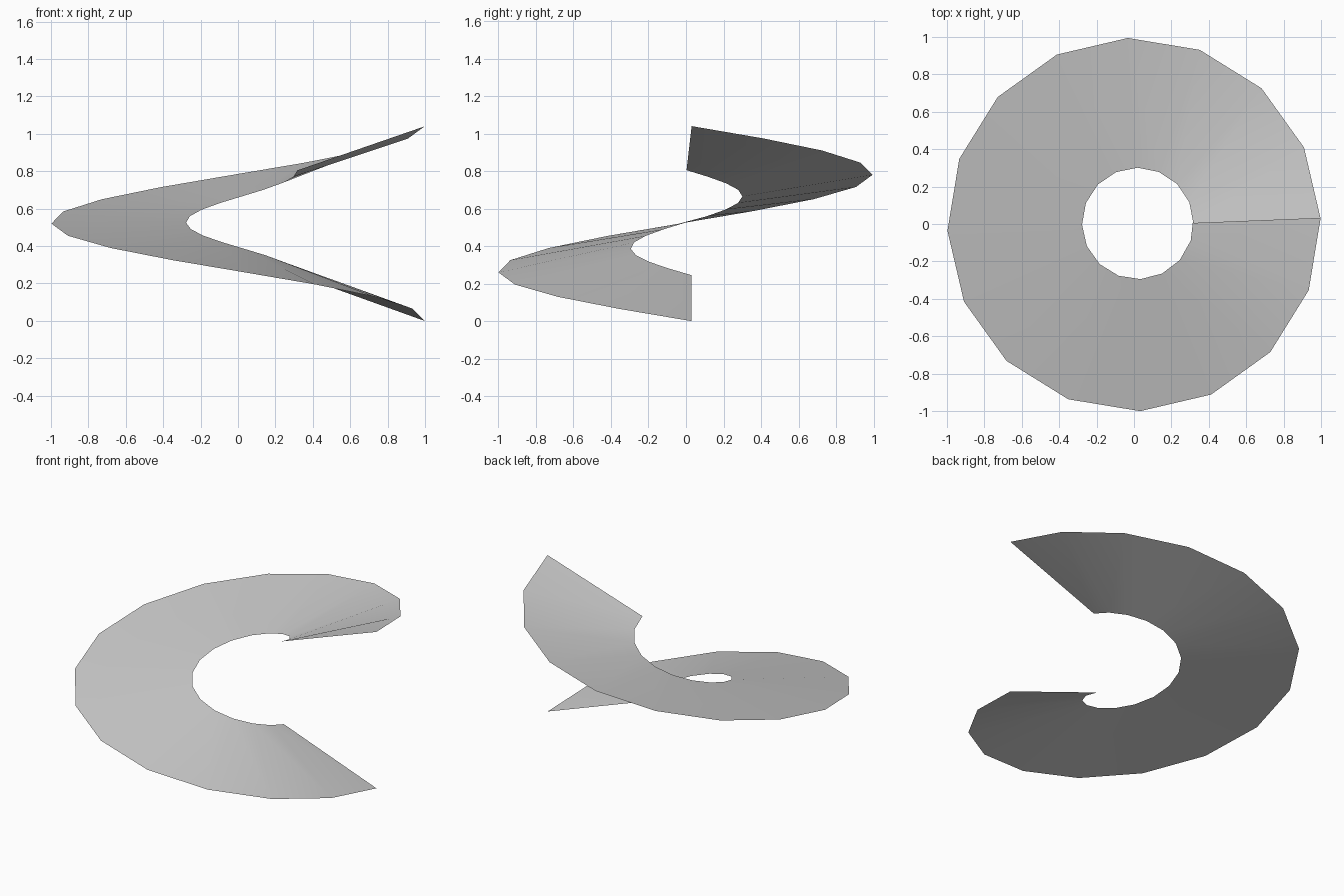
import bpy, bmesh
from math import sin, cos, radians

cube = bpy.data.objects.get("Cube")
if cube:
    bpy.data.objects.remove(cube, do_unlink=True)

# Plain grey material
GREY = (0.6, 0.6, 0.6, 1.0)
grey = bpy.data.materials.new("light_grey")
grey.use_nodes = True
grey.diffuse_color = GREY
grey.node_tree.nodes["Principled BSDF"].inputs["Base Color"].default_value = GREY

STEPS = 16


def rim_point(bm, centre, radius, degrees, z):
    a = radians(degrees)
    return bm.verts.new((centre[0] + radius * cos(a), centre[1] + radius * sin(a), z))


# One clockwise turn of a ruled strip between an inner and an outer helix
bm = bmesh.new()
rungs = []
for i in range(STEPS + 1):
    t = i / STEPS
    inner = rim_point(bm, (0.02, 0.003), 0.298, -360 * t + 5 * (1 - t) ** 2, 0.245 + 0.56 * t)
    outer = rim_point(bm, (0, -0.003), 0.998, -360 * t + 1.9, 1.04 * t)
    rungs.append((inner, outer))
for (in_a, out_a), (in_b, out_b) in zip(rungs, rungs[1:]):
    bm.faces.new((in_b, out_b, out_a, in_a)).smooth = True

mesh = bpy.data.meshes.new("spiral_ramp")
bm.to_mesh(mesh)
bm.free()
mesh.materials.append(grey)
ramp = bpy.data.objects.new("spiral_ramp", mesh)
bpy.context.collection.objects.link(ramp)
